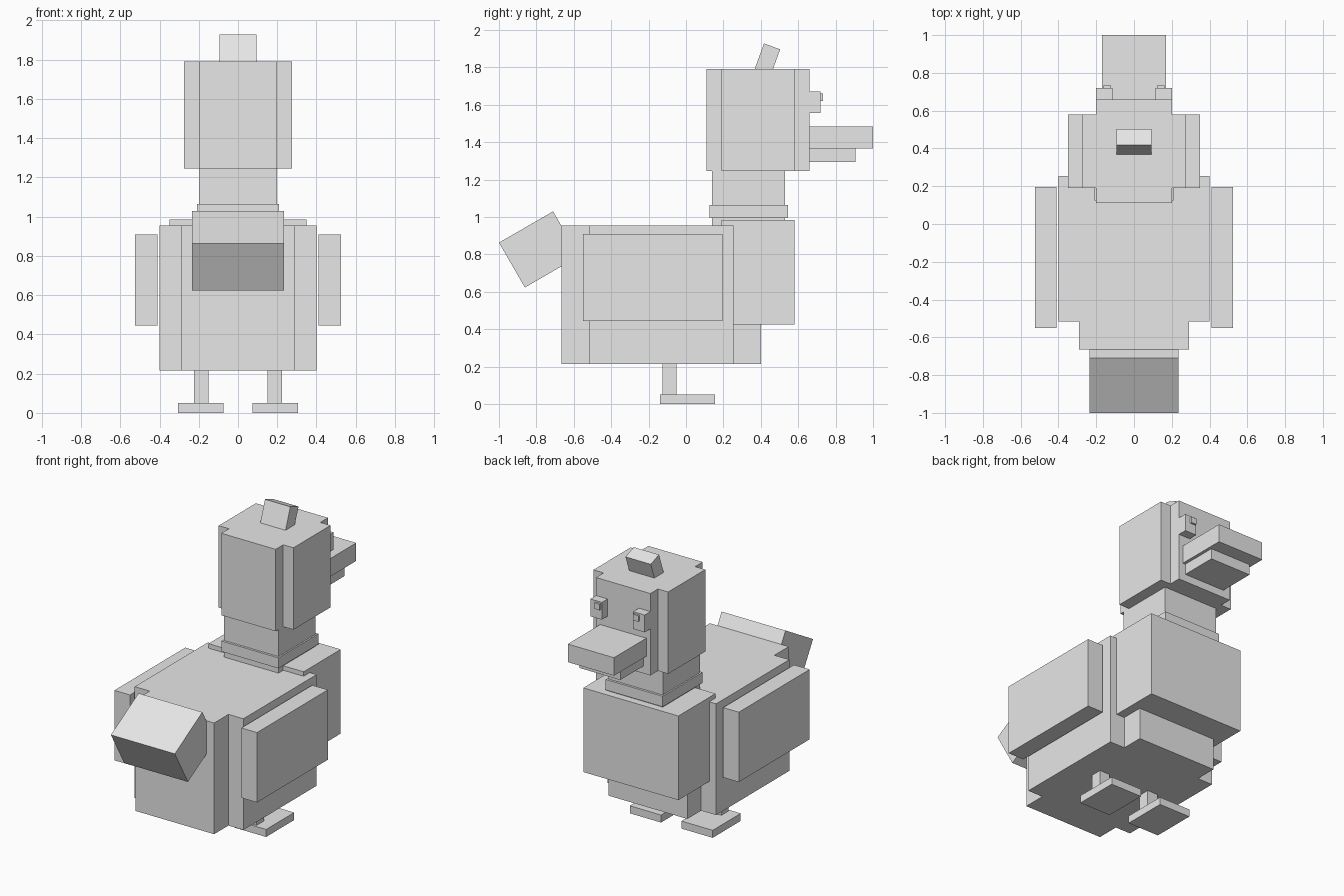
import bpy
import bmesh
from math import radians
from mathutils import Matrix

default = bpy.data.objects.get("Cube")
if default:
    bpy.data.objects.remove(default, do_unlink=True)

grey = bpy.data.materials.new("light grey")
grey.use_nodes = True
grey.diffuse_color = (0.8, 0.8, 0.8, 1)
grey.node_tree.nodes["Principled BSDF"].inputs["Base Color"].default_value = (0.8, 0.8, 0.8, 1)


def add_object(name, bm):
    bmesh.ops.recalc_face_normals(bm, faces=bm.faces)
    mesh = bpy.data.meshes.new(name)
    bm.to_mesh(mesh)
    bm.free()
    mesh.materials.append(grey)
    obj = bpy.data.objects.new(name, mesh)
    bpy.context.collection.objects.link(obj)
    return obj


def box(name, x, y, z, tilt=0):
    """Box from its x, y and z ranges, tilted about x around its centre."""
    bm = bmesh.new()
    bmesh.ops.create_cube(bm, size=1)
    size = [r[1] - r[0] for r in (x, y, z)]
    bmesh.ops.scale(bm, vec=size, verts=bm.verts)
    bmesh.ops.rotate(bm, matrix=Matrix.Rotation(radians(tilt), 3, "X"), verts=bm.verts)
    obj = add_object(name, bm)
    obj.location = [sum(r) / 2 for r in (x, y, z)]
    return obj


def centred(name, half, y, z, tilt=0):
    return box(name, (-half, half), y, z, tilt)


def pair(name, x, y, z):
    box("left_" + name, x, y, z)
    box("right_" + name, (-x[1], -x[0]), y, z)


def notched_block(name, wide, narrow, y_wide, y_long, z):
    """Upright block whose four corners are cut back by a step."""
    half = [(narrow, y_long[0]), (narrow, y_wide[0]), (wide, y_wide[0]),
            (wide, y_wide[1]), (narrow, y_wide[1]), (narrow, y_long[1])]
    outline = half + [(-x, y) for x, y in reversed(half)]
    bm = bmesh.new()
    base = bm.faces.new([bm.verts.new((x, y, z[0])) for x, y in outline])
    top = bmesh.ops.extrude_face_region(bm, geom=[base])["geom"]
    verts = [v for v in top if isinstance(v, bmesh.types.BMVert)]
    bmesh.ops.translate(bm, vec=(0, 0, z[1] - z[0]), verts=verts)
    if base.is_valid and len(bm.faces) < len(outline) + 2:
        bm.faces.new([v for v in base.verts])
    return add_object(name, bm)


# Body, breast and tail
notched_block("body", 0.40, 0.29, (-0.515, 0.255), (-0.665, 0.40), (0.215, 0.955))
centred("breast", 0.35, (0.19, 0.58), (0.425, 0.985))
centred("tail", 0.235, (-0.953, -0.619), (0.688, 0.965), tilt=30)

# Neck and collar
centred("neck", 0.20, (0.14, 0.53), (0.90, 1.30))
centred("collar", 0.21, (0.125, 0.545), (0.995, 1.065))

# Head, crest and beak
notched_block("head", 0.275, 0.20, (0.19, 0.58), (0.11, 0.66), (1.245, 1.79))
centred("crest", 0.093, (0.380, 0.472), (1.718, 1.918), tilt=-20)
centred("upper_beak", 0.17, (0.64, 1.0), (1.365, 1.485))
centred("lower_beak", 0.15, (0.64, 0.905), (1.295, 1.365))

# Eyes, wings, legs and feet
pair("eye", (0.115, 0.20), (0.65, 0.72), (1.555, 1.67))
pair("pupil", (0.122, 0.162), (0.71, 0.733), (1.62, 1.66))
pair("wing", (0.41, 0.525), (-0.55, 0.195), (0.445, 0.91))
pair("leg", (0.15, 0.225), (-0.125, -0.05), (0.04, 0.23))
pair("foot", (0.075, 0.305), (-0.14, 0.155), (0, 0.05))
